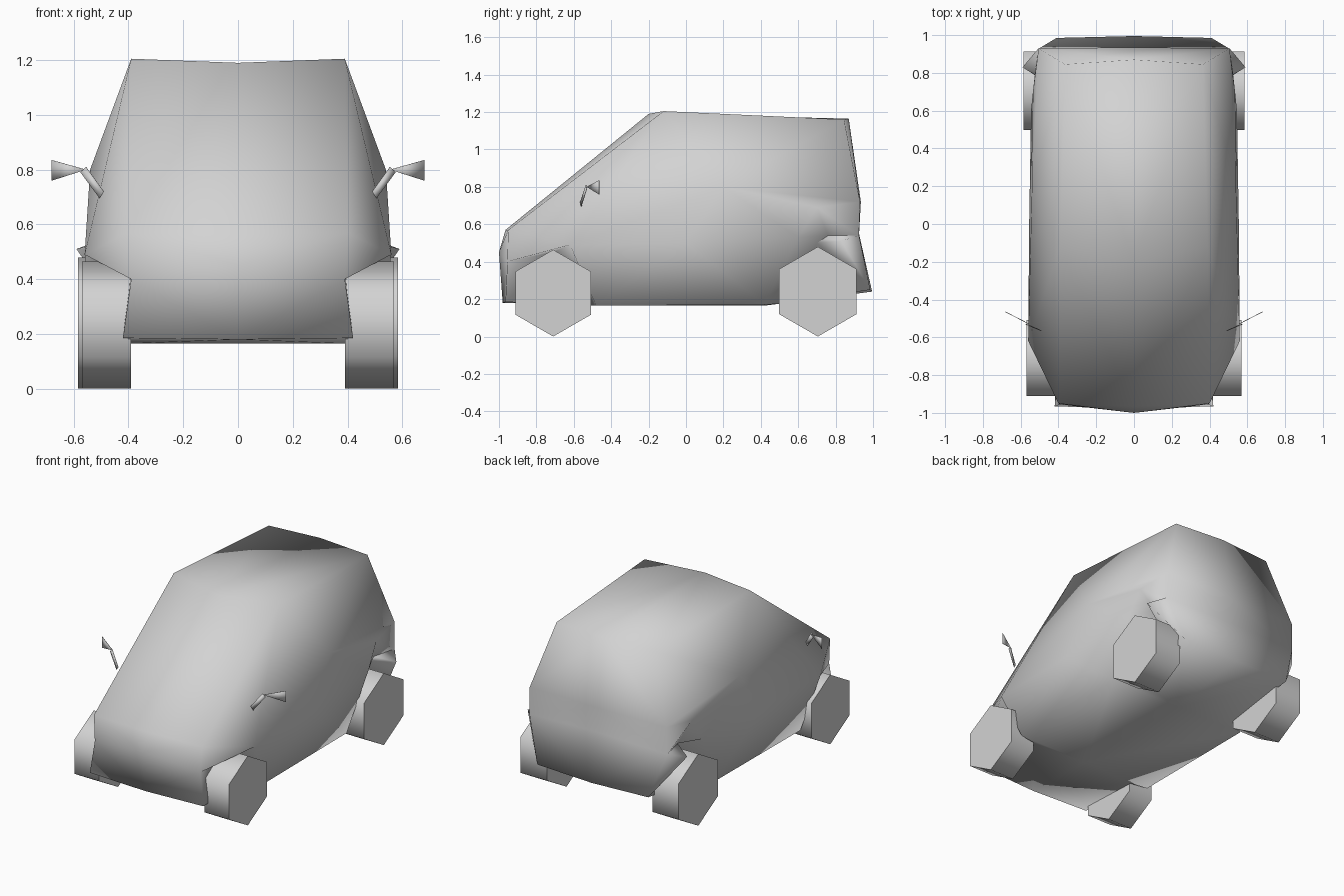
import bpy, bmesh, math

default = bpy.data.objects.get("Cube")
if default:
    bpy.data.objects.remove(default, do_unlink=True)

grey = bpy.data.materials.new("plain_grey")
grey.use_nodes = True
COLOUR = (0.65, 0.65, 0.65, 1)
grey.diffuse_color = COLOUR
grey.node_tree.nodes["Principled BSDF"].inputs["Base Color"].default_value = COLOUR


def finish(bm, name, angle):
    """Turn a bmesh into a smooth shaded object, sharp past the angle."""
    bmesh.ops.recalc_face_normals(bm, faces=bm.faces[:])
    mesh = bpy.data.meshes.new(name)
    bm.to_mesh(mesh)
    bm.free()
    mesh.materials.append(grey)
    obj = bpy.data.objects.new(name, mesh)
    bpy.context.collection.objects.link(obj)
    bpy.ops.object.select_all(action="DESELECT")
    obj.select_set(True)
    bpy.context.view_layer.objects.active = obj
    bpy.ops.object.shade_smooth_by_angle(angle=math.radians(angle))
    return obj


# Body shell: corner points of one half, centre line first
corners = dict(
    chin=(0, -.98, .18), nose=(0, -1, .45), cowl=(0, -.965, .57),
    brow=(0, -.2, 1.19), tail=(0, .87, 1.165), hatch=(0, .935, .72),
    hatch_foot=(0, .925, .55), bumper=(0, .995, .24),
    floor_back=(0, .42, .165), floor_front=(0, -.48, .165),
    chin_side=(.42, -.965, .185), nose_side=(.39, -.955, .4),
    cowl_side=(.4, -.95, .57), front_arch=(.56, -.62, .49),
    brow_side=(.39, -.12, 1.205), tail_side=(.365, .845, 1.16),
    belt=(.54, .2, .8), waist=(.555, 0, .5), belt_back=(.505, .93, .72),
    hatch_side=(.51, .925, .54), sill_front=(.51, -.48, .165),
    sill_back=(.51, .42, .17), back_arch=(.545, .6, .53),
    arch_peak=(.535, .7, .69), arch_fold=(.47, .76, .54),
    flare=(.59, .83, .51), bumper_side=(.41, .985, .25),
    front_well=(.39, -.71, .45), front_foot=(.39, -.5, .165),
    back_well=(.39, .7, .5), back_foot=(.39, .5, .175))

# Panels spanned between the named corners
front_panels = [
    "chin chin_side nose_side nose",
    "nose nose_side cowl_side cowl",
    "cowl_side nose_side front_arch",
    "cowl_side front_arch brow_side",
    "cowl cowl_side brow_side brow",
]
side_panels = [
    "brow brow_side tail_side tail",
    "brow_side front_arch belt",
    "front_arch waist belt",
    "brow_side belt tail_side",
    "front_arch sill_front waist",
    "waist sill_front sill_back",
    "waist sill_back back_arch",
    "belt waist back_arch arch_peak",
    "belt arch_peak belt_back",
    "belt belt_back tail_side",
]
back_panels = [
    "tail tail_side belt_back hatch",
    "hatch belt_back hatch_side hatch_foot",
    "hatch_foot hatch_side bumper",
    "hatch_side bumper_side bumper",
    "arch_peak hatch_side belt_back",
    "hatch_side flare bumper_side",
]
well_panels = [
    "chin_side nose_side front_well",
    "nose_side front_arch front_well",
    "front_arch sill_front front_foot front_well",
    "front_foot chin_side front_well",
    "sill_back back_arch back_well back_foot",
    "back_arch arch_fold back_well",
    "back_arch arch_peak arch_fold",
    "arch_peak hatch_side arch_fold",
    "hatch_side flare arch_fold",
    "arch_fold flare back_well",
    "flare bumper_side back_well",
    "bumper_side back_foot back_well",
]
floor_panels = [
    "chin chin_side front_foot floor_front",
    "floor_front front_foot sill_front",
    "floor_front sill_front sill_back floor_back",
    "floor_back sill_back back_foot",
    "floor_back back_foot bumper_side bumper",
]

bm = bmesh.new()
points = {name: bm.verts.new(co) for name, co in corners.items()}
for group in (front_panels, side_panels, back_panels, well_panels, floor_panels):
    for panel in group:
        bm.faces.new([points[name] for name in panel.split()])
bmesh.ops.mirror(bm, geom=bm.verts[:] + bm.edges[:] + bm.faces[:],
                 axis="X", merge_dist=.001)
finish(bm, "body", 100)


# Six-sided wheels standing on a corner
def wheel(name, side, y, radius, outer):
    inner = .39
    bm = bmesh.new()
    bmesh.ops.create_cone(bm, cap_ends=True, segments=6, radius1=radius,
                          radius2=radius, depth=outer - inner)
    middle = (inner + outer) / 2
    for v in bm.verts:
        across, up, along = v.co
        v.co = (side * (middle + along), y + across, radius + up)
    finish(bm, name, 70)


# Door mirrors: a slim stalk carrying a thin triangular blade
def plate(name, side, outline):
    bm = bmesh.new()
    bm.faces.new([bm.verts.new((side * x, y, z)) for x, y, z in outline])
    solid = finish(bm, name, 30).modifiers.new("thickness", "SOLIDIFY")
    solid.thickness = .003
    solid.offset = 0


for side, label in ((1, "left"), (-1, "right")):
    wheel("front_wheel_" + label, side, -.71, .232, .57)
    wheel("back_wheel_" + label, side, .705, .24, .585)
    plate("mirror_stalk_" + label, side,
          [(.49, -.565, .72), (.505, -.56, .695),
           (.575, -.53, .79), (.555, -.535, .81)])
    plate("mirror_blade_" + label, side,
          [(.555, -.53, .8), (.68, -.465, .76), (.68, -.465, .835)])
